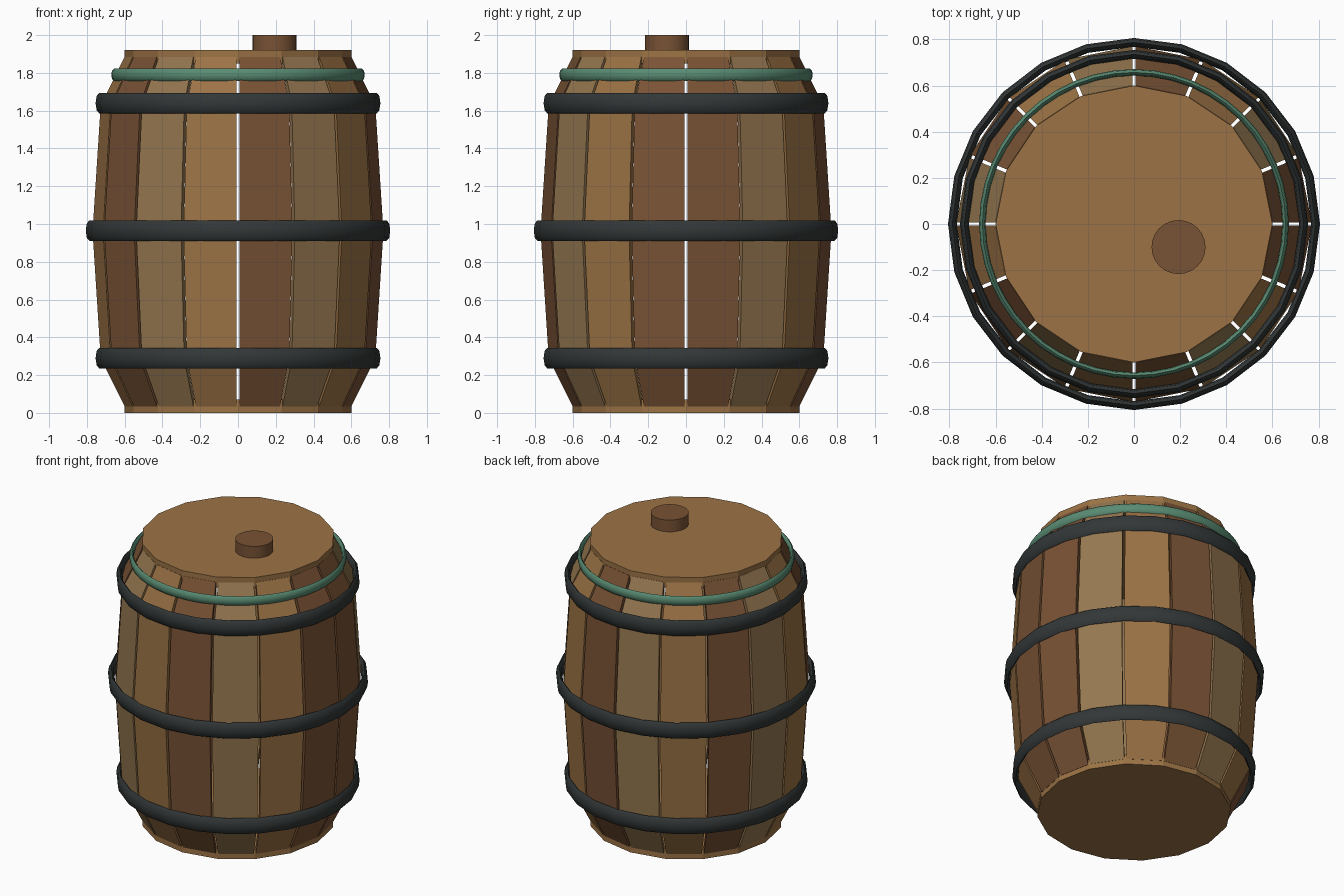
import bpy, bmesh, math
from math import sin, cos, pi

if "Cube" in bpy.data.objects:
    bpy.data.objects.remove(bpy.data.objects["Cube"])

def material(name, rgb):
    m = bpy.data.materials.new(name)
    m.diffuse_color = (*rgb, 1)
    m.use_nodes = True
    m.node_tree.nodes["Principled BSDF"].inputs["Base Color"].default_value = m.diffuse_color
    return m

RED = material("red_wood", (0.19, 0.085, 0.035))
PALE = material("pale_wood", (0.30, 0.185, 0.08))
TAN = material("tan_wood", (0.33, 0.17, 0.06))
IRON = material("iron", (0.032, 0.038, 0.038))
GREEN = material("green_copper", (0.10, 0.26, 0.17))

def mesh_object(name, verts, faces, mat):
    me = bpy.data.meshes.new(name)
    me.from_pydata(verts, [], faces)
    bm = bmesh.new()
    bm.from_mesh(me)
    bmesh.ops.recalc_face_normals(bm, faces=bm.faces)
    bm.to_mesh(me)
    bm.free()
    me.materials.append(mat)
    ob = bpy.data.objects.new(name, me)
    bpy.context.collection.objects.link(ob)
    return ob

def disc(name, r, z0, z1, sides, mat, x=0, y=0):
    bpy.ops.mesh.primitive_cylinder_add(vertices=sides, radius=r, depth=z1 - z0,
                                        location=(x, y, (z0 + z1) / 2),
                                        rotation=(0, 0, pi / 2))
    ob = bpy.context.object
    ob.name = name
    ob.data.materials.append(mat)
    return ob

def hoop(name, z, r, half_w, half_h, sides, ring, mat):
    # torus stretched upright into a band
    bpy.ops.mesh.primitive_torus_add(major_segments=sides, minor_segments=ring,
                                     major_radius=r, minor_radius=half_w,
                                     location=(0, 0, z))
    ob = bpy.context.object
    ob.name = name
    ob.scale.z = half_h / half_w
    bpy.ops.object.transform_apply(location=False, rotation=False, scale=True)
    bpy.ops.object.shade_smooth_by_angle(angle=math.radians(50))
    ob.data.materials.append(mat)

# bulging staves with a narrow gap between them
PROFILE = [(0.60, 0.035), (0.727, 0.29), (0.77, 0.96), (0.727, 1.63), (0.60, 1.885)]
N, GAP, THICK = 16, 0.0075, 0.035
for k in range(N):
    a0, a1 = 2 * pi * k / N, 2 * pi * (k + 1) / N
    verts, faces = [], []
    for r, z in PROFILE:
        for a, side, rad in ((a0, 1, r), (a1, -1, r), (a1, -1, r - THICK), (a0, 1, r - THICK)):
            verts.append((rad * cos(a) - side * GAP * sin(a),
                          rad * sin(a) + side * GAP * cos(a), z))
    for i in range(len(PROFILE) - 1):
        b = 4 * i
        faces += [(b + j, b + (j + 1) % 4, b + 4 + (j + 1) % 4, b + 4 + j) for j in range(4)]
    e = 4 * (len(PROFILE) - 1)
    faces += [(0, 1, 2, 3), (e, e + 1, e + 2, e + 3)]
    mesh_object(f"stave_{k + 1}", verts, faces, (RED, PALE, TAN)[k % 3])

# heads and bung
disc("bottom_head", 0.60, 0.0, 0.07, N, TAN)
disc("top_head", 0.60, 1.85, 1.92, N, TAN)
bung = disc("bung", 0.117, 1.90, 2.0, 24, RED, 0.193, -0.10)
bpy.context.view_layer.objects.active = bung
bpy.ops.object.shade_smooth_by_angle(angle=math.radians(30))

# iron hoops and green ring
for name, z, r in (("lower_hoop", 0.29, 0.735), ("middle_hoop", 0.965, 0.787), ("upper_hoop", 1.64, 0.735)):
    hoop(name, z, r, 0.019, 0.054, 24, 8, IRON)
hoop("green_ring", 1.79, 0.657, 0.014, 0.032, 48, 8, GREEN)
